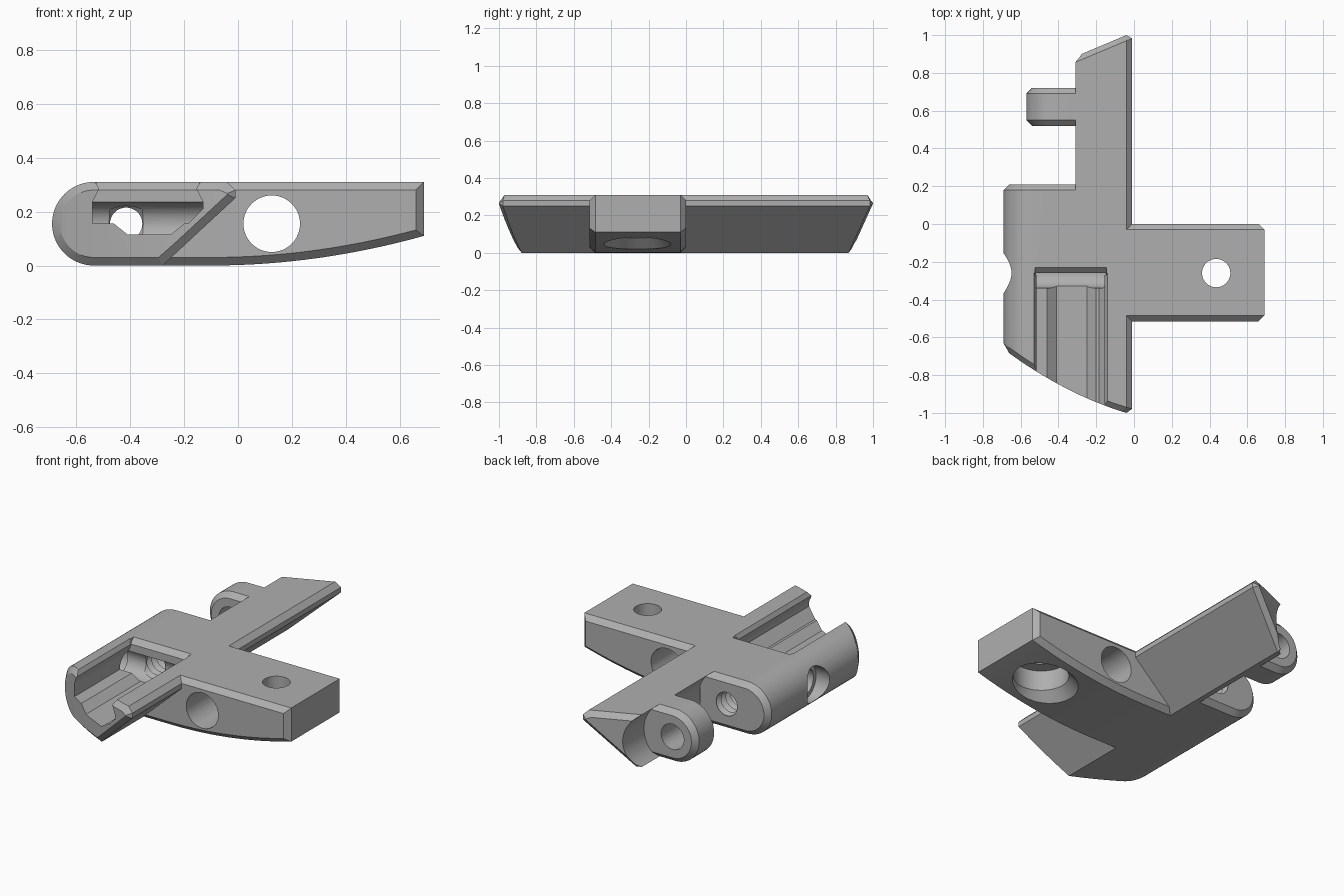
import bpy, bmesh
from math import sqrt, cos, sin, pi, radians
from mathutils import Matrix, Vector

if "Cube" in bpy.data.objects:
    bpy.data.objects.remove(bpy.data.objects["Cube"])

TOP, MID, CH = 0.31, 0.155, 0.03
PIN_X, CROSS_Y = -0.415, -0.26

grey = bpy.data.materials.new("plain grey")
grey.use_nodes = True
grey.diffuse_color = (0.43, 0.43, 0.43, 1)
grey.node_tree.nodes["Principled BSDF"].inputs["Base Color"].default_value = grey.diffuse_color


def finish(bm, name):
    bmesh.ops.remove_doubles(bm, verts=bm.verts, dist=1e-5)
    bmesh.ops.recalc_face_normals(bm, faces=bm.faces)
    mesh = bpy.data.meshes.new(name)
    bm.to_mesh(mesh)
    bm.free()
    mesh.materials.append(grey)
    obj = bpy.data.objects.new(name, mesh)
    bpy.context.collection.objects.link(obj)
    return obj


def skin(bm, rings, cap=True):
    """Join equal closed rings of vertices, capping both ends."""
    n = len(rings[0])
    for a, b in zip(rings, rings[1:]):
        for i in range(n):
            j = (i + 1) % n
            bm.faces.new((a[i], a[j], b[j], b[i]))
    if cap:
        bm.faces.new(rings[0])
        bm.faces.new(rings[-1])


def loft(name, xs, section, shrink, front, back):
    """Solid along y, given low/high heights per x, with chamfered ends."""
    bm = bmesh.new()
    rings = []
    for inset, y_at, step in ((CH, front, 0), (0, front, CH), (0, back, -CH), (CH, back, 0)):
        cols = [(shrink(x) if inset else x) for x in xs]
        low = [bm.verts.new((x, y_at(x) + step, section(x, inset)[0])) for x in cols]
        high = [bm.verts.new((x, y_at(x) + step, section(x, inset)[1])) for x in cols]
        rings.append(low + high[::-1])
    skin(bm, rings, cap=False)
    n = 2 * len(xs)
    for ring in (rings[0], rings[-1]):
        for i in range(len(xs) - 1):
            bm.faces.new((ring[i], ring[i + 1], ring[n - 2 - i], ring[n - 1 - i]))
    return finish(bm, name)


def prism(name, points, y0, y1):
    bm = bmesh.new()
    skin(bm, [[bm.verts.new((x, y, z)) for x, z in points] for y in (y0, y1)])
    return finish(bm, name)


def lathe(name, profile, axis, origin, n=48):
    """Turned solid from (radius, distance) pairs along an axis."""
    turn = Vector((0, 0, 1)).rotation_difference(Vector(axis)).to_matrix().to_4x4()
    place = Matrix.Translation(origin) @ turn
    bm = bmesh.new()
    skin(bm, [[bm.verts.new(place @ Vector((r * cos(2 * pi * i / n), r * sin(2 * pi * i / n), h)))
               for i in range(n)] for r, h in profile])
    return finish(bm, name)


def cut(part, cutters):
    bpy.context.view_layer.objects.active = part
    for c in cutters:
        mod = part.modifiers.new("cut", "BOOLEAN")
        mod.operation, mod.solver, mod.object = "DIFFERENCE", "EXACT", c
        bpy.ops.object.modifier_apply(modifier=mod.name)


# Main body section: round left edge, undercut right flank
CENTRE = -0.535


def body_section(x, inset):
    r = MID - inset
    h = sqrt(max(0, r * r - min(0, x - CENTRE) ** 2))
    flank = 0.25 + 0.926 * (x + 0.01) + 1.363 * inset
    high = min(MID + h, 0.27 - x - 1.414 * inset)
    return max(MID - h, flank), high


def body_shrink(x):
    k = (MID - CH) / MID if x < CENTRE else 0.5 / 0.53
    return CENTRE + (x - CENTRE) * k


def nose(x):
    t = -0.04 - x
    return -1 + 0.298 * t + 0.34 * t * t


round_xs = [CENTRE - MID * cos(pi / 2 * i / 14) for i in range(15)]
body_xs = round_xs + [-0.48, -0.42, -0.35, -0.28, -0.22, -0.16, -0.1, -0.04, -0.01]
body = loft("main_body", body_xs, body_section, body_shrink,
            nose, lambda x: 1 + 0.42 * (x + 0.04))
shoulder = loft("hinge_shoulder", [x for x in body_xs if x < -0.2], body_section, body_shrink,
                lambda x: 0.07, lambda x: 0.21)

# Side arm with a curved belly
ARM_ROOT, ARM_END = -0.28, 0.69
arm_xs = [ARM_ROOT + (ARM_END - ARM_ROOT) * i / 24 for i in range(25)]
arm = loft("side_arm", arm_xs,
           lambda x, inset: (0.11 * (max(0, x + 0.1) / 0.79) ** 2 + inset, TOP - inset),
           lambda x: ARM_ROOT + (x - ARM_ROOT) * (ARM_END - CH - ARM_ROOT) / (ARM_END - ARM_ROOT),
           lambda x: -0.515, lambda x: 0.0)

# Hinge knuckle
knuckle_xs = [PIN_X - MID * cos(pi / 2 * i / 14) for i in range(15)] + [-0.35, -0.28, -0.2]


def knuckle_section(x, inset):
    r = MID - inset
    h = sqrt(max(0, r * r - min(0, x - PIN_X) ** 2))
    return max(MID - h, x + 0.28 + inset), MID + h


knuckle = loft("hinge_knuckle", knuckle_xs, knuckle_section,
               lambda x: PIN_X + (x - PIN_X) * ((MID - CH) / MID if x < PIN_X else 1),
               lambda x: 0.52, lambda x: 0.72)

# Cutters: hinge clearance, dovetail slot and its rear bevel
sweep = [radians(56 - 112 * i / 20) for i in range(21)]
pocket = prism("pocket_cutter",
               [(-1, 0.5), (-0.31, 0.5)]
               + [(PIN_X + 0.187 * cos(a), MID + 0.187 * sin(a)) for a in sweep]
               + [(-0.31, -0.2), (-1, -0.2)], 0.1, 1.2)
slot = prism("slot_cutter",
             [(-0.53, 0.4), (-0.53, TOP), (-0.515, 0.285), (-0.54, 0.235), (-0.54, MID),
              (-0.46, MID), (-0.41, 0.115), (-0.25, 0.115), (-0.2, MID), (-0.185, MID),
              (-0.13, 0.21), (-0.13, 0.235), (-0.155, 0.285), (-0.14, TOP), (-0.14, 0.4)],
             -1.2, CROSS_Y)
bevel = bmesh.new()
skin(bevel, [[bevel.verts.new((x, y, z)) for y, z in ((-0.27, 0.27), (-0.22, 0.32), (-0.27, 0.32))]
             for x in (-0.525, -0.145)])
slot_bevel = finish(bevel, "slot_bevel_cutter")

# Cutters: bores
cross = lathe("cross_bore_cutter", [(0.105, -0.9), (0.105, -0.6), (0.08, -0.6), (0.08, -0.13)],
              (1, 0, 0), (0, CROSS_Y, MID))
thread = [(0.08 if i % 2 else 0.06, -0.22 + 0.022 * i) for i in range(22)]
screw = lathe("thread_cutter", thread, (0, 1, 0), (PIN_X, 0, MID), 32)
pin = lathe("pin_cutter", [(0.075, 0.45), (0.075, 0.8)], (0, 1, 0), (PIN_X, 0, MID))
side_hole = lathe("side_hole_cutter", [(0.105, -0.7), (0.105, 0.2)], (0, 1, 0), (0.125, 0, MID))
sink = lathe("sink_cutter", [(0.25, -0.03), (0.15, 0.08), (0.15, 0.2), (0.075, 0.2), (0.075, 0.4)],
             (0, 0, 1), (0.435, CROSS_Y, 0))

cut(body, [pocket, slot, slot_bevel, cross, screw])
cut(shoulder, [screw])
cut(arm, [slot, slot_bevel, cross, side_hole, sink])
cut(knuckle, [pin])

for c in (pocket, slot, slot_bevel, cross, screw, pin, side_hole, sink):
    bpy.data.objects.remove(c)

# Smooth the round faces, keep the edges crisp
bpy.ops.object.select_all(action="DESELECT")
for part in (body, shoulder, arm, knuckle):
    part.select_set(True)
bpy.context.view_layer.objects.active = body
bpy.ops.object.shade_smooth_by_angle(angle=radians(25))
